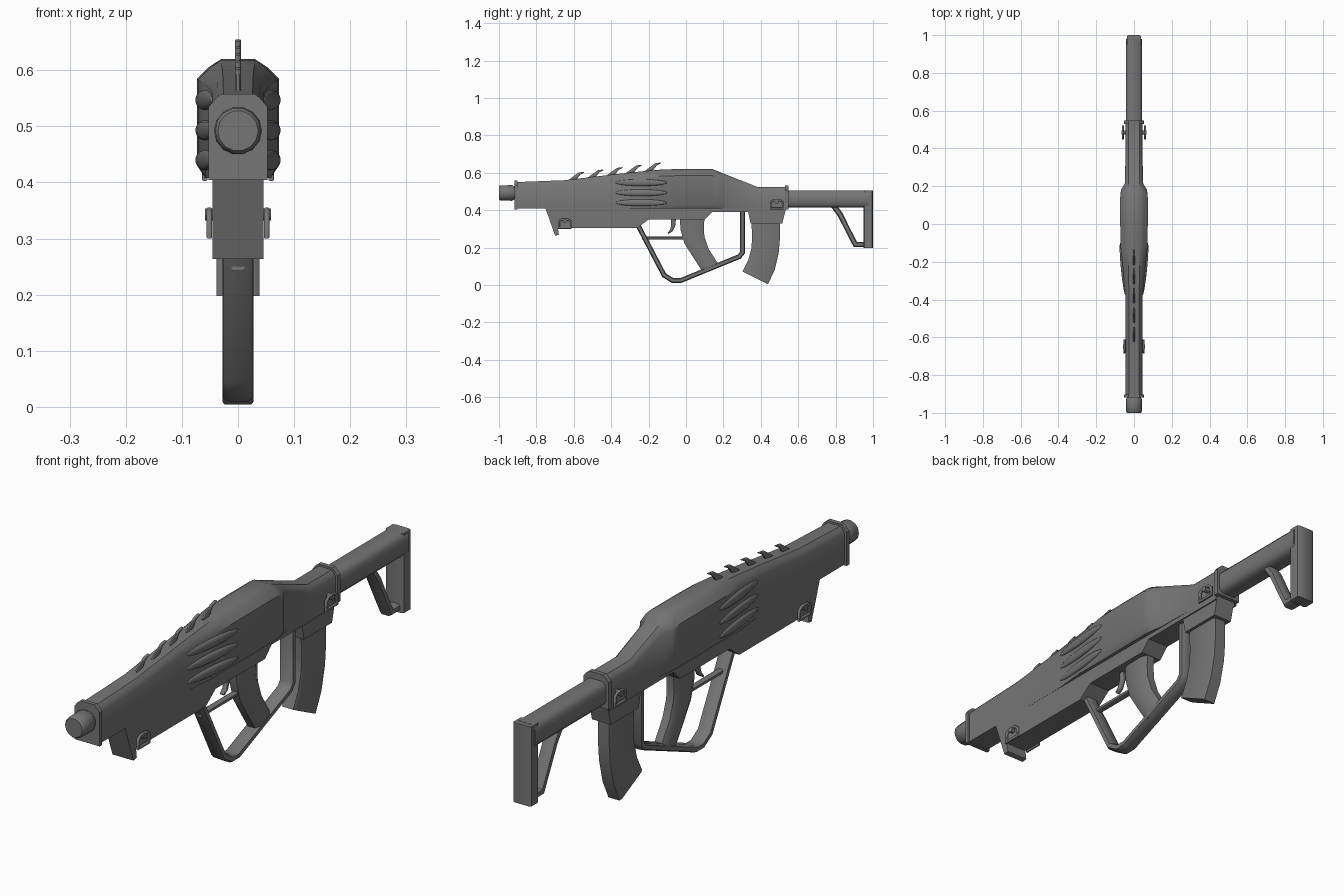
import bpy, bmesh, math
from mathutils import Vector

cube = bpy.data.objects.get("Cube")
if cube:
    bpy.data.objects.remove(cube, do_unlink=True)

metal = bpy.data.materials.new("gunmetal grey")
GREY = (0.18, 0.18, 0.18, 1)
metal.diffuse_color = GREY
metal.use_nodes = True
metal.node_tree.nodes["Principled BSDF"].inputs["Base Color"].default_value = GREY


def finish(obj, angle=35):
    obj.data.materials.clear()
    obj.data.materials.append(metal)
    bpy.ops.object.select_all(action='DESELECT')
    obj.select_set(True)
    bpy.context.view_layer.objects.active = obj
    bpy.ops.object.shade_smooth_by_angle(angle=math.radians(angle))
    return obj


def skin(name, rings, angle=35, closed=False):
    """Join equal rings of points into a solid."""
    bm = bmesh.new()
    loops = [[bm.verts.new(p) for p in ring] for ring in rings]
    pairs = list(zip(loops, loops[1:]))
    if closed:
        pairs.append((loops[-1], loops[0]))
    else:
        bm.faces.new(loops[0])
        bm.faces.new(loops[-1])
    for a, b in pairs:
        for i in range(len(a)):
            j = (i + 1) % len(a)
            bm.faces.new((a[i], a[j], b[j], b[i]))
    bmesh.ops.recalc_face_normals(bm, faces=bm.faces)
    mesh = bpy.data.meshes.new(name)
    bm.to_mesh(mesh)
    bm.free()
    obj = bpy.data.objects.new(name, mesh)
    bpy.context.collection.objects.link(obj)
    return finish(obj, angle)


def plate(name, points, half_width):
    """Side outline (y, z) extruded across x."""
    return skin(name, [[(x, y, z) for y, z in points] for x in (-half_width, half_width)])


def sweep(name, path, half_width, chamfer=0.4, x=0, closed=False):
    """Chamfered section along a side path of (y, z, half thickness)."""
    k = 1 - chamfer
    section = [(1, k), (k, 1), (-k, 1), (-1, k), (-1, -k), (-k, -1), (k, -1), (1, -k)]
    rings, n = [], len(path)
    for i, (y, z, t) in enumerate(path):
        p = Vector((y, z))
        before = Vector(path[i - 1][:2]) if i or closed else None
        after = Vector(path[(i + 1) % n][:2]) if i < n - 1 or closed else None
        d1 = (p - before).normalized() if before else (after - p).normalized()
        d2 = (after - p).normalized() if after else d1
        d = (d1 + d2).normalized()
        normal = Vector((-d.y, d.x)) * t / max(d.dot(d1), 0.5)
        rings.append([(x + a * half_width, y + b * normal.x, z + b * normal.y)
                      for a, b in section])
    return skin(name, rings, 50, closed)


def body_ring(y, hw, top, top_hw, drop, low=0.408):
    """Housing cross-section with sloped shoulders and a tucked lower edge."""
    half = [(0.8 * hw if hw > 0.06 else hw, low), (hw, low + 0.022),
            (hw, top - drop), ((hw + top_hw) / 2, top - 0.4 * drop), (top_hw, top)]
    return [(x, y, z) for x, z in half] + [(-x, y, z) for x, z in reversed(half)]


def along_y(name, rings, z, sides=14):
    """Round part from (y, radius) pairs."""
    return skin(name, [[(r * math.cos(a), y, z + r * math.sin(a))
                        for a in (math.tau * i / sides for i in range(sides))]
                       for y, r in rings], 40)


# Upper housing, swelling to a broad middle
skin("upper_housing", [body_ring(*s) for s in (
    (-0.91, 0.045, 0.55, 0.026, 0.025),
    (-0.65, 0.045, 0.56, 0.026, 0.025),
    (-0.38, 0.046, 0.592, 0.027, 0.03),
    (-0.24, 0.058, 0.607, 0.029, 0.033),
    (-0.12, 0.071, 0.618, 0.03, 0.035),
    (0.0, 0.073, 0.62, 0.03, 0.035),
    (0.14, 0.073, 0.62, 0.03, 0.035),
    (0.18, 0.069, 0.604, 0.03, 0.033),
    (0.215, 0.048, 0.59, 0.03, 0.025),
    (0.38, 0.045, 0.525, 0.028, 0.022),
    (0.54, 0.045, 0.525, 0.028, 0.022))])

# End collars
for name, y0, y1, top in (("front_collar", -0.918, -0.902, 0.558),
                          ("rear_collar", 0.53, 0.548, 0.532)):
    skin(name, [body_ring(y, 0.053, top, 0.03, 0.024, 0.404) for y in (y0, y1)])

# Muzzle
along_y("muzzle", [(-1, 0.036), (-0.994, 0.041), (-0.93, 0.043), (-0.92, 0.037),
                   (-0.9, 0.037)], 0.492)

# Lower housing and the angled hand stop
plate("lower_housing", [(-0.73, 0.412), (-0.69, 0.305), (-0.26, 0.305), (-0.2, 0.35),
                        (0.1, 0.35), (0.14, 0.39), (0.34, 0.39), (0.53, 0.39),
                        (0.53, 0.412)], 0.045)
plate("hand_stop", [(-0.752, 0.412), (-0.7, 0.264), (-0.68, 0.268), (-0.685, 0.305),
                    (-0.72, 0.412)], 0.045)

# Side ridges blending into the broad middle
for side, x in (("left", 1), ("right", -1)):
    for i, z in enumerate((0.44, 0.493, 0.547)):
        bpy.ops.mesh.primitive_uv_sphere_add(
            segments=16, ring_count=10, radius=1, location=(x * 0.059, -0.24, z),
            rotation=(0, 0, -x * 0.1))
        ridge = bpy.context.object
        ridge.name = f"{side}_ridge_{i + 1}"
        ridge.scale = (0.01, 0.14, 0.018)
        finish(ridge)

# Hooked fins along the top
for i in range(5):
    y, z = -0.545 + 0.1025 * i, 0.603 + 0.0125 * i
    sweep(f"top_fin_{i + 1}", [(y - 0.075, z - 0.05, 0.012), (y - 0.045, z - 0.027, 0.011),
                               (y - 0.025, z - 0.008, 0.007), (y, z, 0.002)], 0.005)

# Grip, guard, finger bar and trigger
sweep("grip", [(0.033, 0.37, 0.067), (0.033, 0.3, 0.062), (0.045, 0.24, 0.056),
               (0.08, 0.17, 0.047), (0.135, 0.085, 0.046)], 0.026)
sweep("grip_guard", [(-0.262, 0.33, 0.013), (-0.117, 0.052, 0.013), (-0.07, 0.023, 0.013),
                     (-0.03, 0.023, 0.013), (0.285, 0.152, 0.013), (0.303, 0.175, 0.013),
                     (0.303, 0.4, 0.013)], 0.027)
sweep("finger_bar", [(-0.235, 0.25, 0.008), (0.0, 0.25, 0.008)], 0.012)
sweep("trigger", [(-0.066, 0.36, 0.013), (-0.068, 0.32, 0.011), (-0.078, 0.292, 0.008),
                  (-0.096, 0.276, 0.004)], 0.009)

# Magazine and its well
plate("magazine_well", [(0.328, 0.41), (0.345, 0.33), (0.515, 0.33), (0.535, 0.41)], 0.04)
sweep("magazine", [(0.425, 0.35, 0.076), (0.428, 0.25, 0.074), (0.422, 0.18, 0.074),
                   (0.403, 0.105, 0.075), (0.37, 0.038, 0.076)], 0.028, 0.15)

# Shoulder stock
sweep("stock_beam", [(0.53, 0.46, 0.046), (0.98, 0.46, 0.046)], 0.043, 0.35)
sweep("stock_butt", [(0.975, 0.505, 0.025), (0.975, 0.198, 0.025)], 0.038, 0.2)
sweep("stock_strut", [(0.785, 0.43, 0.015), (0.825, 0.375, 0.015), (0.86, 0.305, 0.014),
                      (0.905, 0.217, 0.014), (0.96, 0.217, 0.014)], 0.025)

# Sling loops with round studs on both sides
for end, y, z, x0 in (("front", -0.648, 0.327, 0.051), ("rear", 0.485, 0.43, 0.059)):
    for side, s in (("left", 1), ("right", -1)):
        corners = [(-0.032, -0.022), (0.032, -0.022), (0.032, 0.012),
                   (0.018, 0.023), (-0.018, 0.023), (-0.032, 0.012)]
        sweep(f"{end}_{side}_sling_loop", [(y + a, z + b, 0.005) for a, b in corners],
              0.005, x=s * x0, closed=True)
        bpy.ops.mesh.primitive_cylinder_add(
            vertices=12, radius=0.011, depth=0.028,
            location=(s * (x0 - 0.006), y, z + 0.016), rotation=(0, math.pi / 2, 0))
        bpy.context.object.name = f"{end}_{side}_sling_stud"
        finish(bpy.context.object)
